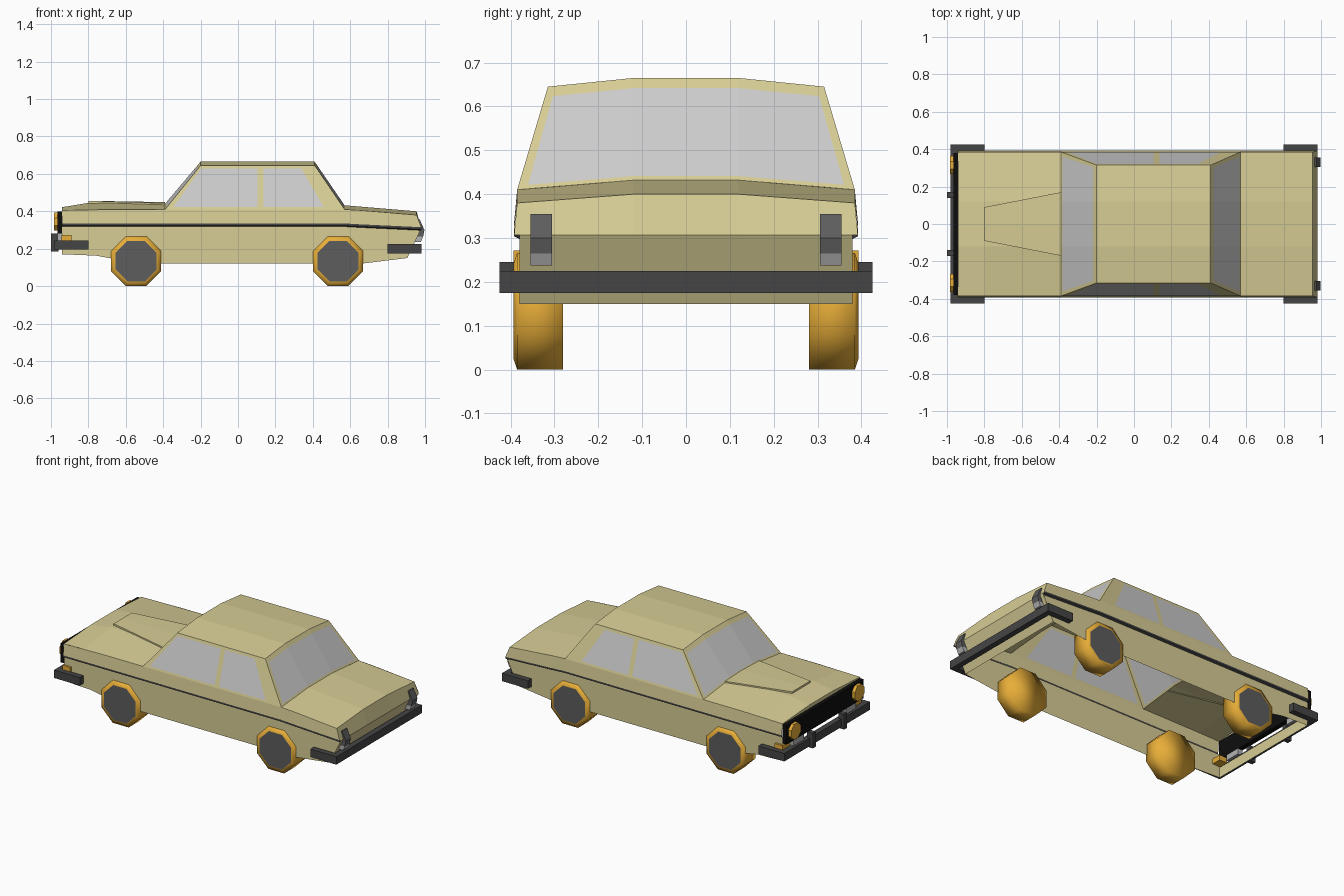
import bpy, bmesh, math
from mathutils import Vector

if "Cube" in bpy.data.objects:
    bpy.data.objects.remove(bpy.data.objects["Cube"])


def material(name, r, g, b):
    m = bpy.data.materials.new(name)
    m.diffuse_color = (r, g, b, 1)
    m.use_nodes = True
    m.node_tree.nodes["Principled BSDF"].inputs["Base Color"].default_value = m.diffuse_color
    return m


CREAM = material("cream_paint", 0.68, 0.61, 0.30)
GLASS = material("glass_grey", 0.52, 0.52, 0.52)
DARK = material("dark_trim", 0.06, 0.06, 0.06)
BLACK = material("black", 0.004, 0.004, 0.004)
AMBER = material("amber", 0.80, 0.42, 0.04)
HUB = material("hub_grey", 0.11, 0.11, 0.11)
LENS = material("lens_grey", 0.45, 0.45, 0.45)


def finish(name, bm, mats, mirror):
    bmesh.ops.remove_doubles(bm, verts=bm.verts, dist=0.0005)
    bmesh.ops.recalc_face_normals(bm, faces=bm.faces)
    me = bpy.data.meshes.new(name)
    bm.to_mesh(me)
    bm.free()
    for m in mats:
        me.materials.append(m)
    ob = bpy.data.objects.new(name, me)
    bpy.context.collection.objects.link(ob)
    if mirror:
        mod = ob.modifiers.new("mirror", 'MIRROR')
        mod.use_axis = (False, True, False)
    return ob


def patch(bm, rows, special=()):
    """Grid of quads; cells listed in special get the second material."""
    vs = [[bm.verts.new(p) for p in r] for r in rows]
    for i in range(len(rows) - 1):
        for j in range(len(rows[0]) - 1):
            f = bm.faces.new((vs[i][j], vs[i + 1][j], vs[i + 1][j + 1], vs[i][j + 1]))
            f.material_index = 1 if (i, j) in special else 0


def blend(bottom, top, steps):
    return [[Vector(a).lerp(Vector(b), t) for a, b in zip(bottom, top)] for t in steps]


def prism(name, pts, axis, lo, hi, mat, mirror=False):
    """Outline extruded from lo to hi along an axis."""
    place = {'x': lambda a, b, d: (d, a, b),
             'y': lambda a, b, d: (a, d, b),
             'z': lambda a, b, d: (a, b, d)}[axis]
    bm = bmesh.new()
    ends = [[bm.verts.new(place(a, b, d)) for a, b in pts] for d in (lo, hi)]
    bm.faces.new(ends[0])
    bm.faces.new(ends[1])
    n = len(pts)
    for i in range(n):
        j = (i + 1) % n
        bm.faces.new((ends[0][i], ends[0][j], ends[1][j], ends[1][i]))
    return finish(name, bm, [mat], mirror)


def box(name, x, y, z, mat, mirror=False):
    pts = [(x[0], y[0]), (x[1], y[0]), (x[1], y[1]), (x[0], y[1])]
    return prism(name, pts, 'z', z[0], z[1], mat, mirror)


def octagon(cx, cy, r):
    return [(cx + r * math.cos(math.pi * (k + .5) / 4), cy + r * math.sin(math.pi * (k + .5) / 4))
            for k in range(8)]


# lower body sides: sill, dark belt ledge, shoulder
bm = bmesh.new()
stations = [(-.94, .17, .33, .405), (-.76, .163, .33, .408), (-.66, .145, .33, .41),
            (-.56, .12, .33, .41), (-.39, .12, .33, .41), (.57, .12, .33, .41), (.66, .12, .325, .405)]
rows = [[(x, .38, zb), (x, .38, zs - .012), (x, .392, zs - .006), (x, .392, zs + .005), (x, .385, zt)]
        for x, zb, zs, zt in stations]
rows.append([(.905, .38, .15), (.975, .38, .298), (.98, .392, .304), (.98, .392, .315), (.955, .385, .38)])
patch(bm, rows, [(i, j) for i in range(7) for j in (1, 2)])


def top_row(x, zc, ze):
    return [(x, 0, zc), (x, .12, zc), (x, .385, ze)]


# hood, trunk lid and rear panel
patch(bm, [top_row(-.94, .422, .405), top_row(-.8, .445, .4075), top_row(-.39, .44, .41)])
patch(bm, [top_row(.57, .432, .41), top_row(.955, .40, .38)])
patch(bm, [top_row(.955, .40, .38), [(.98, 0, .307), (.98, .12, .307), (.98, .392, .307)]])
patch(bm, [[(.98, 0, .307), (.98, .38, .307)], [(.905, 0, .15), (.905, .38, .15)]])
# front valance and header above the grille
patch(bm, [[(-.94, 0, .17), (-.94, .38, .17)], [(-.94, 0, .235), (-.94, .38, .235)]])
patch(bm, [top_row(-.94, .422, .405), top_row(-.94, .395, .395)])
# raised hood panel
patch(bm, [[(-.8, 0, .456), (-.8, .09, .456), (-.8, .09, .44)],
           [(-.39, 0, .449), (-.39, .17, .443), (-.39, .17, .43)]])
patch(bm, [[(-.8, 0, .456), (-.8, .09, .456)], [(-.8, 0, .44), (-.8, .09, .44)]])
body = finish("body", bm, [CREAM, DARK], True)

# cabin: roof, side windows, windscreen and rear window
bm = bmesh.new()
patch(bm, [[(x, 0, .665), (x, .12, .665), (x, .315, .645)] for x in (-.2, .41)])
cols = [(-.39, -.2), (-.355, -.185), (.105, .105), (.135, .135), (.465, .33), (.57, .41)]
patch(bm, blend([(b, .385, .41) for b, t in cols], [(t, .315, .645) for b, t in cols], (0, .05, .93, 1)),
      [(1, 1), (1, 3)])
for xb, xt, zb in ((-.39, -.2, .44), (.57, .41, .432)):
    low = [(xb, 0, zb), (xb, .12, zb), (xb, .363, .412), (xb, .385, .41)]
    high = [(xt, 0, .665), (xt, .12, .665), (xt, .297, .647), (xt, .315, .645)]
    patch(bm, blend(low, high, (0, .04, .90, 1)), [(1, 0), (1, 1)])
finish("cabin", bm, [CREAM, GLASS], True)

# wheels: smooth octagonal tyres with chamfered rim and flat hub
for label, cx in (("front", -.545), ("rear", .535)):
    bm = bmesh.new()
    rings = [[bm.verts.new((a, y, b)) for a, b in octagon(cx, .133, r)]
             for y, r in ((.28, .144), (.385, .144), (.393, .118))]
    for p, q in zip(rings, rings[1:]):
        for i in range(8):
            j = (i + 1) % 8
            bm.faces.new((p[i], p[j], q[j], q[i]))
    bm.faces.new(rings[0])
    for f in bm.faces:
        f.smooth = True
    finish(label + "_tyres", bm, [AMBER], True)
    prism(label + "_hubs", octagon(cx, .133, .118), 'y', .38, .393, HUB, True)

# wrap-around bumpers
for label, s, z in (("front", -1, (.195, .245)), ("rear", 1, (.175, .225))):
    half = [(s * .80, .39), (s * .80, .425), (s * .98, .425)]
    inner = [(s * .945, -.39), (s * .945, .39)]
    outline = half + [(x, -y) for x, y in reversed(half)] + inner
    prism(label + "_bumper", outline, 'z', z[0], z[1], DARK)
box("overriders", (-1, -.96), (.14, .17), (.185, .28), DARK, True)

# grille and lights
box("grille", (-.965, -.935), (-.38, .38), (.28, .40), BLACK)
prism("headlights", octagon(.315, .345, .052), 'x', -.985, -.95, AMBER, True)
box("indicators", (-.945, -.89), (.32, .393), (.24, .272), AMBER, True)
box("fog_lamps", (-.965, -.93), (.21, .31), (.245, .28), LENS, True)
prism("tail_lights", [(.94, .355), (.972, .355), (.997, .30), (.99, .265), (.94, .265)],
      'y', .305, .355, HUB, True)
prism("reverse_lights", [(.93, .265), (.99, .265), (.978, .237), (.93, .237)],
      'y', .305, .355, LENS, True)
